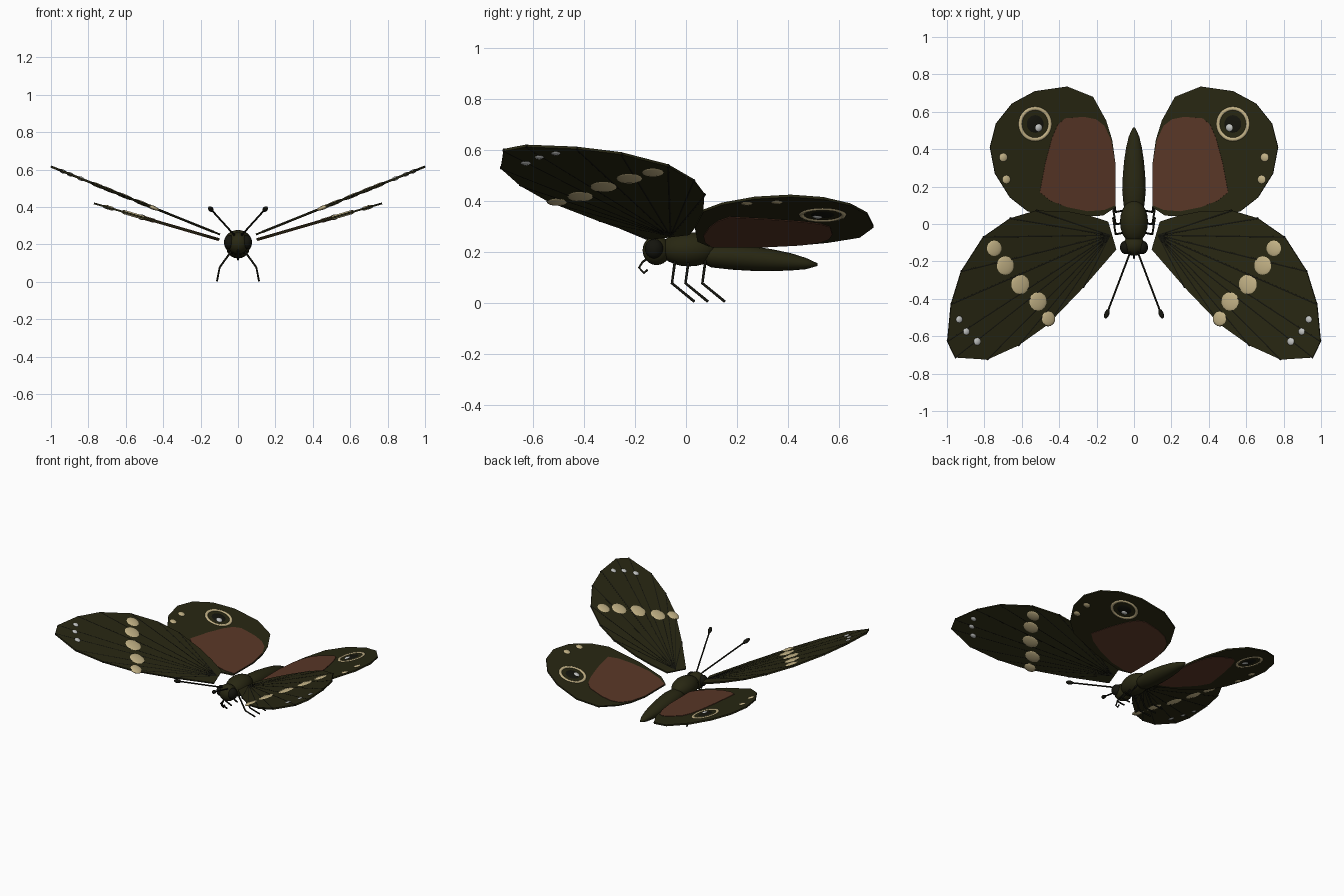
import bpy, bmesh, math
from mathutils import Matrix, Vector

cube = bpy.data.objects.get("Cube")
if cube:
    bpy.data.objects.remove(cube)


def material(name, rgb):
    m = bpy.data.materials.new(name)
    m.use_nodes = True
    m.diffuse_color = (*rgb, 1)
    m.node_tree.nodes["Principled BSDF"].inputs["Base Color"].default_value = (*rgb, 1)
    return m


OLIVE = material("dark olive", (0.021, 0.020, 0.006))
BLACK = material("near black", (0.007, 0.007, 0.004))
BROWN = material("rust brown", (0.10, 0.038, 0.02))
TAN = material("pale tan", (0.55, 0.45, 0.24))
WHITE = material("soft white", (0.55, 0.56, 0.55))

# Each wing lies in a plane: height at the midline and rise per unit of x
FORE = (0.214, 0.402)
HIND = (0.196, 0.29)


def on_wing(wing, x, y):
    return Vector((x, y, wing[0] + wing[1] * x))


def wing_frame(wing, x, y):
    tilt = Matrix.Rotation(-math.atan(wing[1]), 4, 'Y')
    return Matrix.Translation(on_wing(wing, x, y)) @ tilt


def finish(name, bm, mat, mirror=True, smooth=False):
    bmesh.ops.recalc_face_normals(bm, faces=bm.faces)
    mesh = bpy.data.meshes.new(name)
    bm.to_mesh(mesh)
    bm.free()
    mesh.materials.append(mat)
    obj = bpy.data.objects.new(name, mesh)
    bpy.context.collection.objects.link(obj)
    if smooth:
        mesh.shade_smooth()
    if mirror:
        obj.modifiers.new("Mirror", 'MIRROR').use_mirror_merge = False
    return obj


def plate(name, wing, outline, half, mat):
    """Thin sheet with the given plan outline lying in a wing plane."""
    bm = bmesh.new()
    normal = Vector((-wing[1], 0, 1)).normalized()
    face = bm.faces.new([bm.verts.new(on_wing(wing, x, y) - normal * half) for x, y in outline])
    top = bmesh.ops.extrude_face_region(bm, geom=[face])["geom"]
    bmesh.ops.translate(bm, vec=normal * half * 2,
                        verts=[v for v in top if isinstance(v, bmesh.types.BMVert)])
    return finish(name, bm, mat)


def spots(name, wing, items, half, mat):
    """Flattened balls showing on both faces of a wing."""
    bm = bmesh.new()
    for x, y, r in items:
        bmesh.ops.create_uvsphere(bm, u_segments=14, v_segments=8, radius=1,
                                  matrix=wing_frame(wing, x, y) @ Matrix.Diagonal((r, r, half, 1)))
    return finish(name, bm, mat, smooth=True)


def ball(name, centre, size, mat, mirror=False, turn=Matrix()):
    bm = bmesh.new()
    bmesh.ops.create_uvsphere(bm, u_segments=20, v_segments=12, radius=1,
                              matrix=Matrix.Translation(centre) @ turn @ Matrix.Diagonal((*size, 1)))
    return finish(name, bm, mat, mirror, True)


def tubes(name, paths, radius, mat, mirror=True):
    curve = bpy.data.curves.new(name, 'CURVE')
    curve.dimensions = '3D'
    curve.bevel_depth = radius
    curve.bevel_resolution = 1
    curve.use_fill_caps = True
    for path in paths:
        spline = curve.splines.new('POLY')
        spline.points.add(len(path) - 1)
        for point, co in zip(spline.points, path):
            point.co = (*co, 1)
    curve.materials.append(mat)
    obj = bpy.data.objects.new(name, curve)
    bpy.context.collection.objects.link(obj)
    if mirror:
        obj.modifiers.new("Mirror", 'MIRROR').use_mirror_merge = False
    return obj


# Wings
fore_outline = [(.096, -.136), (.14, .013), (.24, .045), (.353, .067), (.524, .072),
                (.663, .03), (.807, -.07), (.925, -.254), (.979, -.43), (.998, -.628),
                (.957, -.714), (.786, -.725), (.62, -.65), (.465, -.54), (.273, -.34)]
hind_outline = [(.1, .09), (.1, .32), (.118, .45), (.15, .553), (.22, .68), (.358, .735),
                (.53, .71), (.652, .644), (.738, .537), (.77, .41), (.743, .27),
                (.663, .142), (.567, .067), (.35, .035), (.166, .045)]
plate("forewings", FORE, fore_outline, .005, OLIVE)
plate("hindwings", HIND, hind_outline, .005, OLIVE)

# Brown patches on the hindwings
plate("hindwing_patches", HIND,
      [(.102, .1), (.102, .32), (.125, .45), (.16, .525), (.205, .56), (.27, .573),
       (.37, .565), (.41, .53), (.44, .46), (.475, .33), (.505, .17), (.45, .125),
       (.36, .09), (.25, .068), (.16, .075)], .008, BROWN)

# Forewing veins fan out from the root to the rim
root = on_wing(FORE, .13, -.06)
tubes("forewing_veins", [[root, on_wing(FORE, x, y)] for x, y in fore_outline[4:]], .0065, BLACK)

# Wing spots
spots("forewing_band", FORE, [(.749, -.13, .048), (.69, -.222, .057), (.61, -.323, .06),
                              (.515, -.414, .057), (.46, -.505, .043)], .011, TAN)
spots("forewing_tip_spots", FORE, [(.936, -.51, .021), (.898, -.575, .021),
                                   (.84, -.628, .023)], .011, WHITE)
spots("hindwing_edge_spots", HIND, [(.70, .356, .026), (.684, .238, .026)], .011, TAN)

# Eye spots: flat ring, dark pupil and glint
bm = bmesh.new()
profile = bmesh.ops.create_circle(bm, segments=8, radius=1, matrix=Matrix.Translation((.083, 0, 0))
                                  @ Matrix.Rotation(math.pi / 2, 4, 'X')
                                  @ Matrix.Diagonal((.012, .011, 1, 1)))
bmesh.ops.spin(bm, geom=bm.verts[:] + bm.edges[:], cent=(0, 0, 0), axis=(0, 0, 1),
               angle=math.tau, steps=28, use_merge=True)
bmesh.ops.remove_doubles(bm, verts=bm.verts, dist=.0001)
bm.transform(wing_frame(HIND, .53, .535))
finish("eye_spot_rings", bm, TAN, smooth=True)
spots("eye_spot_pupils", HIND, [(.53, .535, .056)], .010, BLACK)
spots("eye_spot_glints", HIND, [(.513, .516, .024)], .015, WHITE)

# Body
ball("thorax", (0, .012, .21), (.075, .115, .067), OLIVE)
ball("head", (0, -.115, .206), (.058, .055, .058), OLIVE)
ball("eyes", (.045, -.125, .212), (.03, .036, .038), BLACK, mirror=True)

# Abdomen lofted from rings of (y, centre height, radius)
bm = bmesh.new()
rings = []
for y, z, r in [(.07, .187, .04), (.10, .184, .053), (.18, .181, .06), (.26, .174, .057),
                (.34, .167, .05), (.41, .161, .04), (.47, .154, .026), (.515, .15, .006)]:
    rings.append([bm.verts.new((r * math.cos(a) * 1.05, y, z + r * math.sin(a) * .85))
                  for a in (math.tau * i / 16 for i in range(16))])
for a, b in zip(rings, rings[1:]):
    for i in range(16):
        j = (i + 1) % 16
        bm.faces.new((a[i], a[j], b[j], b[i]))
bm.faces.new(rings[0])
bm.faces.new(rings[-1])
finish("abdomen", bm, OLIVE, mirror=False, smooth=True)

# Antennae with clubbed tips
base, tip = Vector((.02, -.15, .25)), Vector((.145, -.48, .388))
tubes("antennae", [[base, tip]], .005, BLACK)
ball("antenna_clubs", tip, (.013, .013, .028), BLACK, True,
     (tip - base).to_track_quat('Z', 'Y').to_matrix().to_4x4())

# Legs: three bent pairs
tubes("legs", [[(.035, y, .165), (.098, y - .012, .077), (.112, y + .076, .005)]
               for y in (-.043, .010, .076)], .0055, BLACK)

# Curled proboscis
tubes("proboscis", [[(0, -.15, .175), (0, -.17, .16), (0, -.184, .138), (0, -.165, .117),
                     (0, -.15, .13)]], .005, BLACK, mirror=False)
